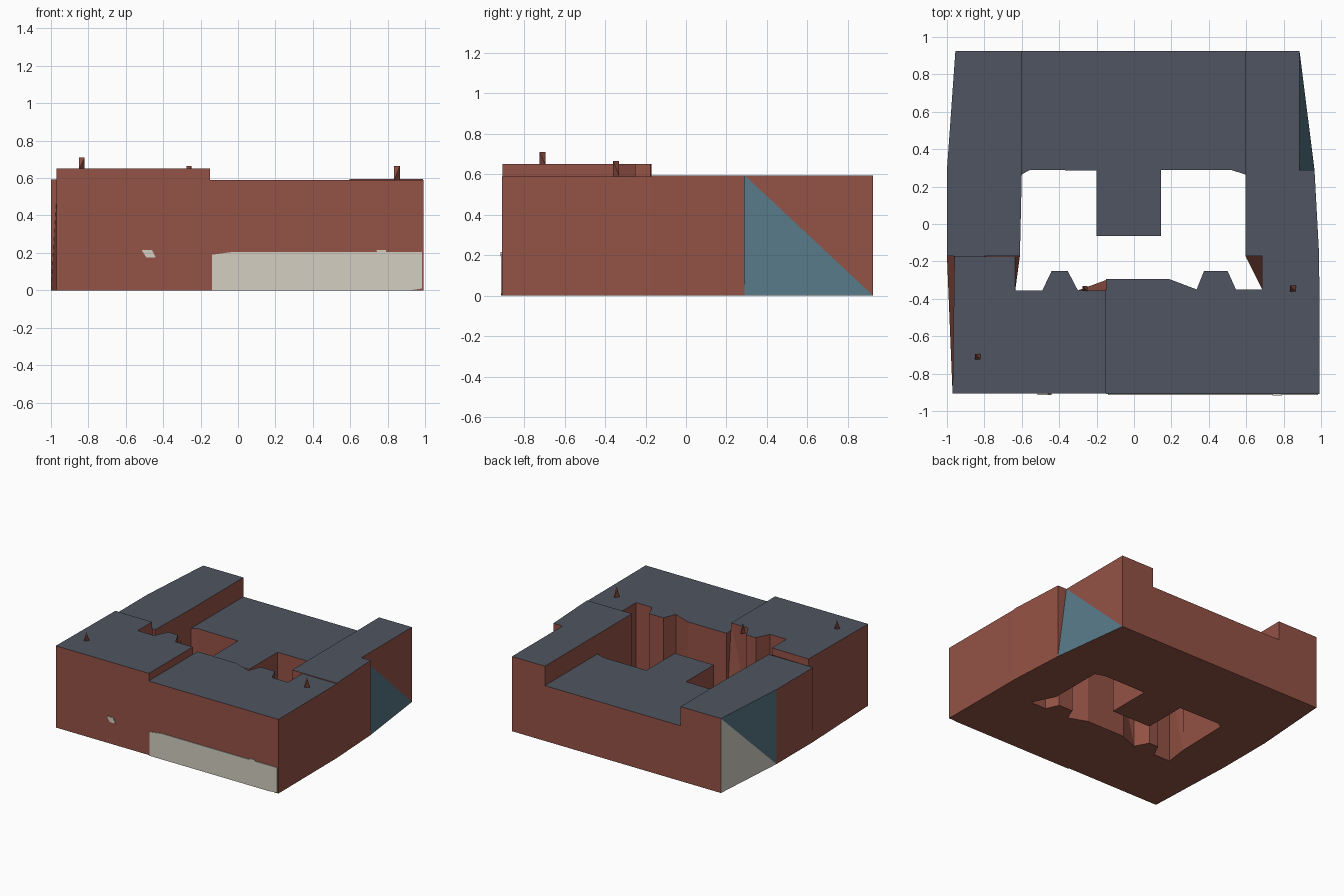
import bpy, bmesh
from mathutils import Vector

if "Cube" in bpy.data.objects:
    bpy.data.objects.remove(bpy.data.objects["Cube"])

def material(name, rgb):
    m = bpy.data.materials.new(name)
    m.diffuse_color = (*rgb, 1)
    m.use_nodes = True
    m.node_tree.nodes["Principled BSDF"].inputs["Base Color"].default_value = m.diffuse_color
    return m

MATS = [material("brick", (0.296, 0.084, 0.059)), material("slate", (0.080, 0.089, 0.119)),
        material("teal", (0.093, 0.188, 0.238)), material("cream", (0.658, 0.624, 0.539))]
BRICK, SLATE, TEAL, CREAM = range(4)

def finish(name, bm):
    me = bpy.data.meshes.new(name)
    bm.to_mesh(me)
    bm.free()
    for m in MATS:
        me.materials.append(m)
    ob = bpy.data.objects.new(name, me)
    bpy.context.collection.objects.link(ob)
    return ob

def block(name, outline, height, ground=None, base=None, paint=None):
    """Raise a counter-clockwise outline. ground: footprint points that differ
    from the roof; base: wall start height per edge (None = no wall);
    paint: (lower, upper) triangle colours per edge."""
    ground, base, paint = ground or {}, base or {}, paint or {}
    bm = bmesh.new()
    top = [Vector((x, y, height)) for x, y in outline]
    low = [Vector((*ground.get(i, p), 0)) for i, p in enumerate(outline)]

    def face(points, mat):
        clean = [p for i, p in enumerate(points) if (p - points[i - 1]).length > 1e-5]
        if len(clean) > 2:
            bm.faces.new([bm.verts.new(p) for p in clean]).material_index = mat

    face(top, SLATE)
    face(low[::-1], BRICK)
    for i in range(len(top)):
        j, z = (i + 1) % len(top), base.get(i, 0)
        if z is None:
            continue
        a, b = low[i].lerp(top[i], z / height), low[j].lerp(top[j], z / height)
        lower, upper = paint.get(i, (BRICK, BRICK))
        face([a, b, top[i]], lower)
        face([top[i], b, top[j]], upper)
    bmesh.ops.remove_doubles(bm, verts=bm.verts, dist=1e-5)
    return finish(name, bm)

# Lower rear deck with a tongue reaching into the courtyard
DECK = 0.44
block("rear_deck",
      [(-0.6, 0.265), (-0.555, 0.29), (-0.2, 0.285), (-0.2, -0.065), (0.145, -0.065),
       (0.145, 0.29), (0.515, 0.29), (0.595, 0.265), (0.595, 0.925), (-0.6, 0.925)],
      DECK, base={7: None, 9: None})

# Side wings
block("left_wing",
      [(-1, -0.17), (-0.61, -0.17), (-0.6, 0.265), (-0.6, 0.925), (-0.955, 0.925), (-1, 0.29)],
      0.593, base={2: DECK}, paint={4: (CREAM, TEAL)})
block("right_wing",
      [(0.595, -0.17), (0.99, -0.17), (0.965, 0.29), (0.885, 0.29), (0.885, 0.925),
       (0.595, 0.925), (0.595, 0.265)],
      0.595, ground={3: (0.965, 0.29)}, base={5: DECK}, paint={3: (TEAL, BRICK)})

# Front buildings, the left one taller
block("front_left_building",
      [(-0.97, -0.907), (-0.15, -0.907), (-0.15, -0.355), (-0.3, -0.355), (-0.355, -0.25),
       (-0.44, -0.25), (-0.49, -0.355), (-0.635, -0.355), (-0.635, -0.175), (-0.96, -0.17)],
      0.65, ground={2: (-0.15, -0.3), 8: (-0.61, -0.17), 9: (-1, -0.17)},
      base={1: 0.59, 8: 0.593})
block("front_right_building",
      [(-0.15, -0.91), (0.993, -0.91), (0.99, -0.17), (0.685, -0.17), (0.685, -0.35),
       (0.545, -0.35), (0.5, -0.25), (0.375, -0.25), (0.335, -0.35), (0.19, -0.295),
       (-0.15, -0.295), (-0.15, -0.355)],
      0.59, ground={3: (0.595, -0.17)}, base={2: None, 11: None})

# Tiny pointed roof chimneys (four-cornered wedges)
def chimney(name, x, y, z0, z1, r=0.015):
    bm = bmesh.new()
    v = [bm.verts.new(p) for p in ((x - r, y - r, z0), (x + r, y + r, z0),
                                   (x - r, y + r, z1), (x + r, y - r, z1))]
    for f in ((0, 2, 1), (0, 1, 3), (0, 3, 2), (1, 2, 3)):
        bm.faces.new([v[i] for i in f])
    bmesh.ops.recalc_face_normals(bm, faces=bm.faces)
    finish(name, bm)

chimney("chimney_left", -0.835, -0.71, 0.65, 0.71)
chimney("chimney_right", 0.85, -0.345, 0.59, 0.665)
chimney("chimney_middle", -0.262, -0.345, 0.60, 0.665, 0.013)

# Thin pale panels on the front wall
def panel(name, points, y=-0.907, depth=0.008):
    bm = bmesh.new()
    f = bm.faces.new([bm.verts.new((x, y, z)) for x, z in points])
    ext = bmesh.ops.extrude_face_region(bm, geom=[f])
    for v in ext["geom"]:
        if isinstance(v, bmesh.types.BMVert):
            v.co.y -= depth
    bmesh.ops.recalc_face_normals(bm, faces=bm.faces)
    for f in bm.faces:
        f.material_index = CREAM
    finish(name, bm)

panel("shopfront_panel", [(-0.14, 0), (0.92, 0), (0.985, 0.01), (0.985, 0.205), (-0.03, 0.205), (-0.14, 0.19)])
panel("small_plaque_left", [(-0.49, 0.175), (-0.44, 0.175), (-0.46, 0.215), (-0.515, 0.215)])
panel("small_plaque_right", [(0.75, 0.195), (0.79, 0.195), (0.79, 0.215), (0.74, 0.215)], depth=0.0095)
